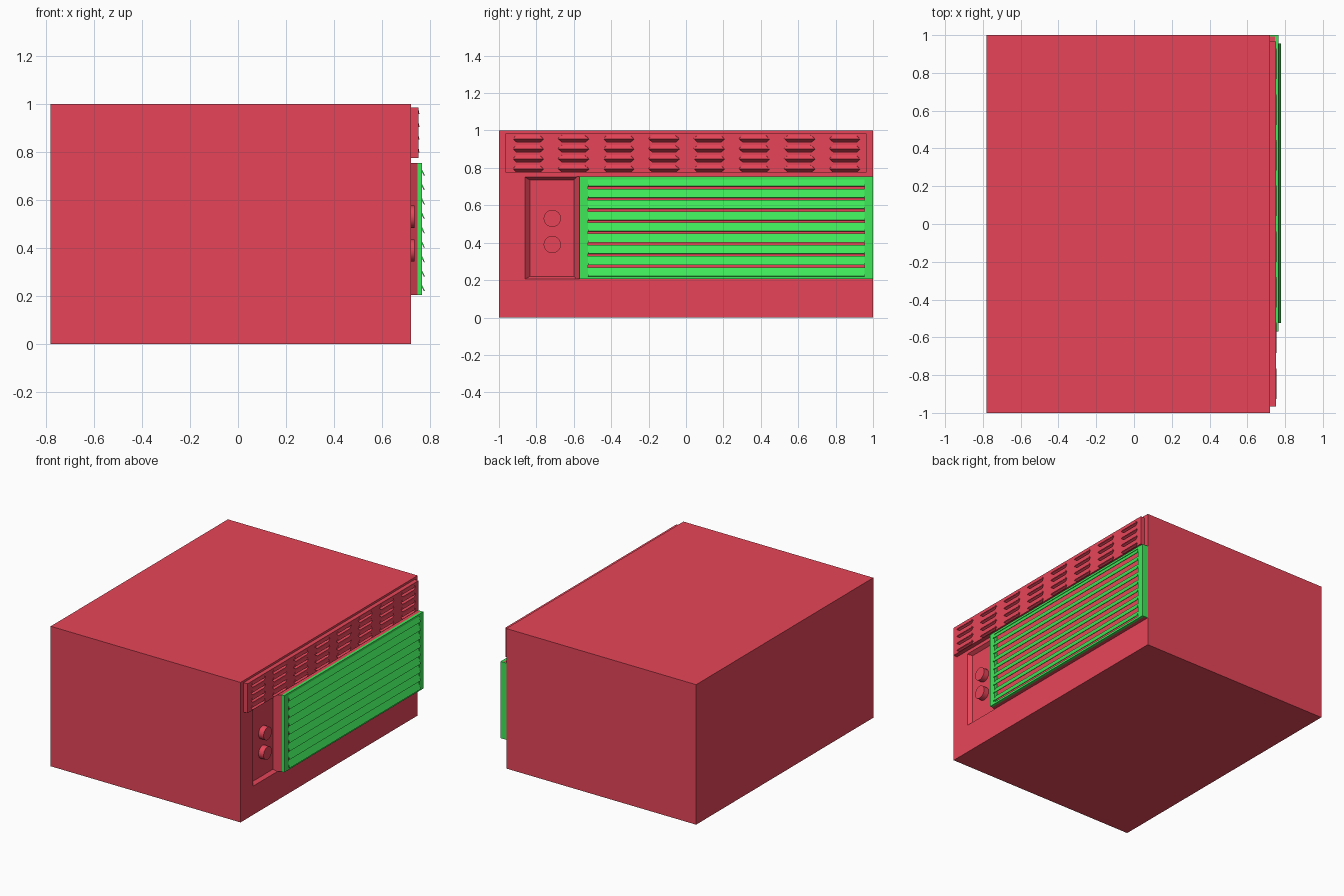
import bpy, bmesh, math
from mathutils import Vector

if "Cube" in bpy.data.objects:
    bpy.data.objects.remove(bpy.data.objects["Cube"])


def material(name, col):
    m = bpy.data.materials.new(name)
    m.diffuse_color = col
    m.use_nodes = True
    m.node_tree.nodes["Principled BSDF"].inputs["Base Color"].default_value = m.diffuse_color
    return m


RED = material("red", (0.80, 0.06, 0.10, 1))
GREEN = material("green", (0.05, 0.80, 0.10, 1))


def loft(bm, a, b):
    """Closed solid between two matching loops."""
    va, vb = [bm.verts.new(p) for p in a], [bm.verts.new(p) for p in b]
    bm.faces.new(va)
    bm.faces.new(vb[::-1])
    n = len(va)
    for i in range(n):
        j = (i + 1) % n
        bm.faces.new((va[j], va[i], vb[i], vb[j]))


def finish(bm, name, mat):
    bmesh.ops.recalc_face_normals(bm, faces=bm.faces)
    me = bpy.data.meshes.new(name)
    bm.to_mesh(me)
    bm.free()
    me.materials.append(mat)
    ob = bpy.data.objects.new(name, me)
    bpy.context.collection.objects.link(ob)
    return ob


def rect(x, y0, y1, z0, z1):
    return [(x, y0, z0), (x, y1, z0), (x, y1, z1), (x, y0, z1)]


def box(bm, x0, x1, y0, y1, z0, z1):
    loft(bm, rect(x0, y0, y1, z0, z1), rect(x1, y0, y1, z0, z1))


def cut(ob, cutter):
    cutter.hide_render = True
    mod = ob.modifiers.new("cut", 'BOOLEAN')
    mod.operation, mod.solver, mod.object = 'DIFFERENCE', 'EXACT', cutter
    bpy.context.view_layer.objects.active = ob
    bpy.ops.object.modifier_apply(modifier=mod.name)
    bpy.data.objects.remove(cutter)


# Main housing with a tapered control recess
bm = bmesh.new()
box(bm, -0.78, 0.72, -1, 1, 0, 1)
body = finish(bm, "housing", RED)
bm = bmesh.new()
loft(bm, rect(0.695, -0.835, -0.56, 0.22, 0.735), rect(0.73, -0.87, -0.56, 0.199, 0.756))
cut(body, finish(bm, "recess_cutter", RED))

# Control knobs
for i, z in enumerate((0.39, 0.53)):
    bm = bmesh.new()
    ring = [(-0.715 + 0.046 * math.cos(t), z + 0.046 * math.sin(t))
            for t in (k * math.tau / 32 for k in range(32))]
    loft(bm, [(0.69, y, w) for y, w in ring], [(0.735, y, w) for y, w in ring])
    knob = finish(bm, f"knob_{i + 1}", RED)
    bpy.ops.object.select_all(action='DESELECT')
    knob.select_set(True)
    bpy.context.view_layer.objects.active = knob
    bpy.ops.object.shade_smooth_by_angle(angle=math.radians(40))

# Upper vent panel: sloped pockets under shallow hoods, 8 x 4
bm = bmesh.new()
box(bm, 0.715, 0.751, -0.965, 0.965, 0.775, 0.985)
panel = finish(bm, "vent_panel", RED)
cutters, hoods = bmesh.new(), bmesh.new()
for c in range(8):
    y = -0.845 + c * 0.2418
    for r in range(4):
        z = 0.797 + r * 0.0535
        mouth = [(y - 0.06, z - 0.02), (y + 0.06, z - 0.02), (y + 0.085, z), (y - 0.085, z)]
        # pocket whose ceiling falls towards the back
        loft(cutters, [(0.728, a, b if b < z else z - 0.016) for a, b in mouth],
             [(0.76, a, b if b < z else z + 0.002) for a, b in mouth])
        loft(hoods, [(0.745, y - 0.085, z), (0.745, y + 0.085, z),
                     (0.745, y + 0.065, z + 0.02), (0.745, y - 0.065, z + 0.02)],
             [(0.755, y - 0.08, z), (0.755, y + 0.08, z),
              (0.751, y + 0.06, z + 0.018), (0.751, y - 0.06, z + 0.018)])
cut(panel, finish(cutters, "vent_cutter", RED))
finish(hoods, "vent_hoods", RED)

# Grille mount with a slanted side facing the knobs
bm = bmesh.new()
loft(bm, rect(0.69, -0.602, 0.992, 0.205, 0.753), rect(0.746, -0.57, 0.992, 0.205, 0.753))
finish(bm, "grille_mount", RED)

# Grille frame: four bars and the end cap
bm = bmesh.new()
x0, x1 = 0.745, 0.765
box(bm, x0, x1, -0.57, -0.525, 0.205, 0.753)
box(bm, x0, x1, 0.955, 1.0, 0.205, 0.753)
box(bm, x0, x1, -0.525, 0.955, 0.205, 0.22)
box(bm, x0, x1, -0.525, 0.955, 0.738, 0.753)
box(bm, 0.72, x0, 0.992, 1.0, 0.205, 0.753)
finish(bm, "grille_frame", GREEN)

# Slanted louvre slats
bm = bmesh.new()
for i in range(9):
    z = 0.239 + i * 0.06
    prof = [(0.756, z + 0.029), (0.777, z - 0.017), (0.774, z - 0.019), (0.748, z + 0.026)]
    loft(bm, [(x, -0.525, w) for x, w in prof], [(x, 0.955, w) for x, w in prof])
finish(bm, "grille_slats", GREEN)
